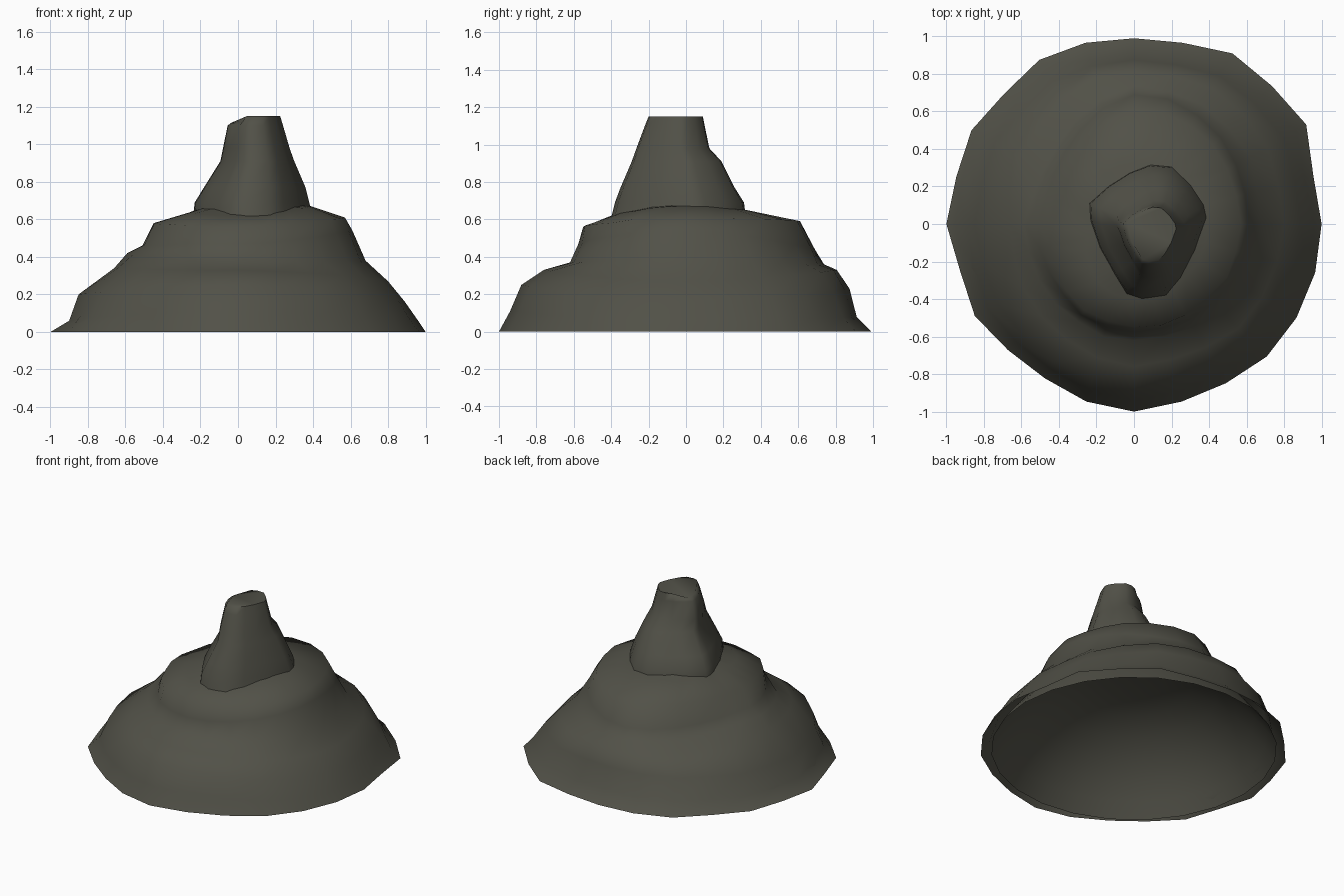
import bpy, bmesh, math, random

if "Cube" in bpy.data.objects:
    bpy.data.objects.remove(bpy.data.objects["Cube"])

random.seed(4)
rock = bpy.data.materials.new("dark olive grey rock")
rock.diffuse_color = (0.083, 0.082, 0.064, 1)
rock.use_nodes = True
rock.node_tree.nodes["Principled BSDF"].inputs["Base Color"].default_value = rock.diffuse_color

# Body profiles (radius, height) towards east, north, west and south
PROFILES = [
    [(1, 0), (.96, .06), (.89, .16), (.8, .27), (.68, .38), (.61, .54), (.57, .61), (.39, .67), (.22, .69)],
    [(1, 0), (.92, .08), (.88, .23), (.81, .33), (.74, .36), (.69, .44), (.61, .59), (.32, .65), (.2, .68)],
    [(1, 0), (.9, .06), (.85, .2), (.66, .34), (.59, .42), (.51, .46), (.45, .58), (.25, .64), (.15, .67)],
    [(1, 0), (.94, .11), (.88, .25), (.76, .33), (.62, .37), (.575, .47), (.55, .56), (.4, .62), (.25, .66)],
]
# Uneven foot outline, one radius every 15 degrees from east
FOOT = [1.0, .99, 1.06, 1.04, 1.05, 1.0, .99, 1.0, 1.01, .98, 1.0, .98,
        1.0, .96, .98, .95, .95, .98, 1.0, .98, .98, 1.0, 1.0, 1.0]
SIDES = len(FOOT)
JITTER = [[random.uniform(-.008, .008) for _ in range(SIDES)] for _ in range(9)]


def body_point(level, i):
    """Blend neighbouring profiles around the hill."""
    quarter, step = divmod(i, 6)
    t = step / 6
    r0, z0 = PROFILES[quarter][level]
    r1, z1 = PROFILES[(quarter + 1) % 4][level]
    s = t * t * (3 - 2 * t)
    r, z = r0 + (r1 - r0) * s, z0 + (z1 - z0) * s
    r *= 1 + (FOOT[i] - 1) * max(0, 1 - level / 6)
    if quarter == 1 and level in (4, 5, 6):      # plainer slope at back left
        r *= 1 - .11 * math.sin(math.pi * t)
    if level and step:
        r += JITTER[level][i]
        z += JITTER[level][i] * .4
    a = math.tau * i / SIDES
    return (r * math.cos(a), r * math.sin(a), max(z, 0))


def loft(name, rings, cap=False, angle=70, inward=False):
    """Skin a stack of equal-length closed point rings."""
    bm = bmesh.new()
    rows = [[bm.verts.new(p) for p in ring] for ring in rings]
    n = len(rows[0])
    for a, b in zip(rows, rows[1:]):
        for i in range(n):
            j = (i + 1) % n
            bm.faces.new((a[i], a[j], b[j], b[i]))
    if cap:
        bm.faces.new(rows[-1])
    if inward:
        bmesh.ops.reverse_faces(bm, faces=bm.faces[:])
    mesh = bpy.data.meshes.new(name)
    bm.to_mesh(mesh)
    bm.free()
    obj = bpy.data.objects.new(name, mesh)
    bpy.context.collection.objects.link(obj)
    mesh.materials.append(rock)
    bpy.ops.object.select_all(action='DESELECT')
    obj.select_set(True)
    bpy.context.view_layer.objects.active = obj
    bpy.ops.object.shade_smooth_by_angle(angle=math.radians(angle))
    return obj


# Hollow terraced hill, open underneath
loft("hill_body", [[body_point(l, i) for i in range(SIDES)] for l in range(9)])

# Smooth domed ceiling of the hollow
DOME = [(.93, 0), (.86, .1), (.78, .2), (.67, .3), (.54, .39), (.38, .46), (.2, .5)]
loft("hollow_ceiling",
     [[(r * math.cos(math.tau * i / SIDES), r * math.sin(math.tau * i / SIDES), z)
       for i in range(SIDES)] for r, z in DOME], cap=True, inward=True)

# Chimney-like summit: one rough outline fitted to (z, x range, y range)
OUTLINE = [(1, .2), (.95, .4), (.72, .7), (.4, .97), (.05, 1), (-.3, .88), (-.65, .68), (-.97, .42),
           (-.95, .15), (-.8, -.25), (-.55, -.65), (-.35, -.93), (-.1, -1), (.3, -.95), (.55, -.7), (.8, -.3)]
LEVELS = [(.61, -.25, .4, -.4, .32), (.69, -.24, .38, -.38, .31),
          (.77, -.19, .36, -.35, .26), (.91, -.1, .3, -.29, .19),
          (.98, -.085, .275, -.265, .125), (1.10, -.06, .24, -.22, .1),
          (1.15, -.04, .225, -.2, .09)]
rings = []
for z, x0, x1, y0, y1 in LEVELS:
    rings.append([((x0 + x1) / 2 + u * (x1 - x0) / 2,
                   (y0 + y1) / 2 + v * (y1 - y0) / 2,
                   z - (.035 if z > 1.12 and u < -.5 else 0)) for u, v in OUTLINE])
loft("summit_spire", rings, cap=True, angle=75)
